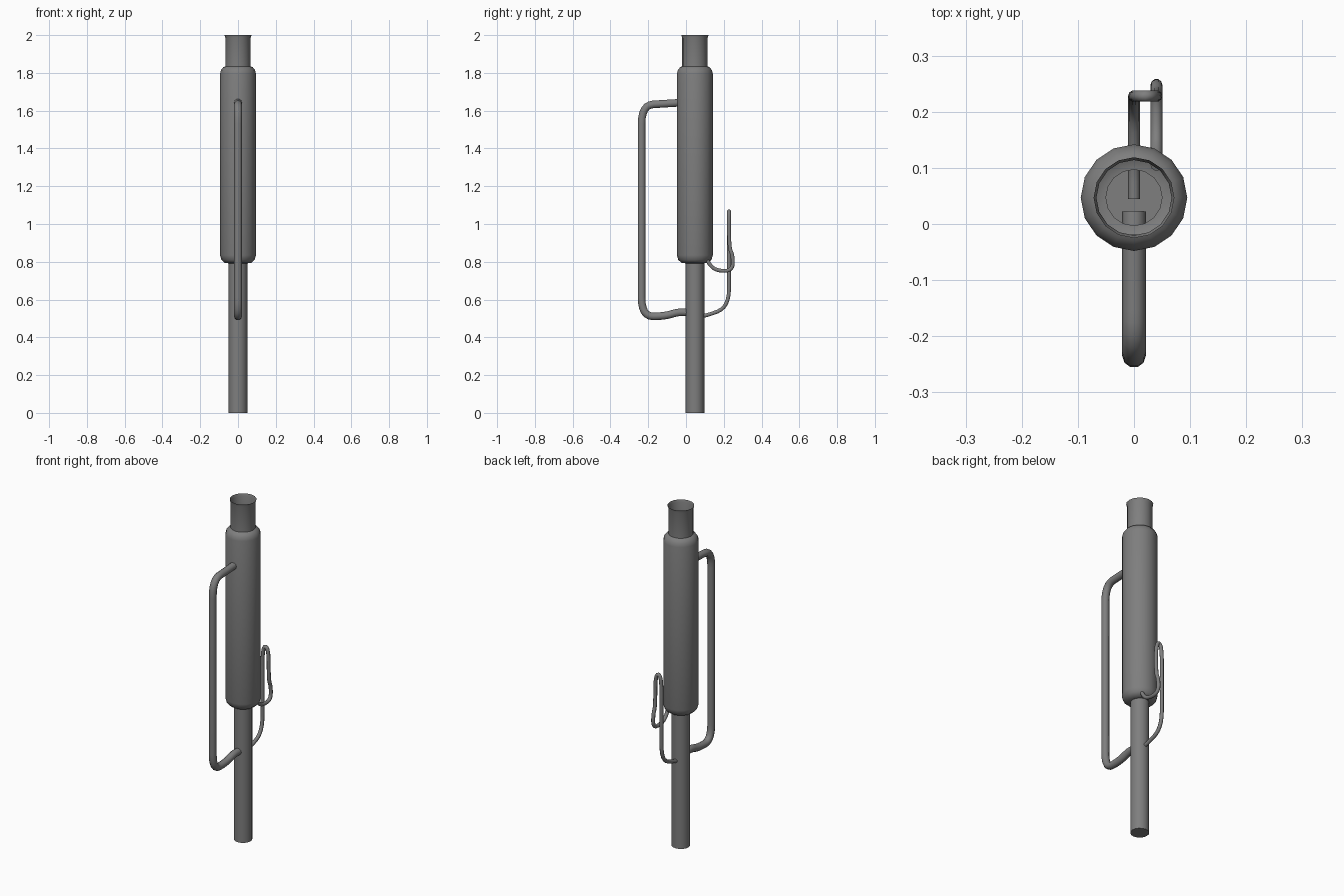
import bpy
import math
from mathutils import Vector

cube = bpy.data.objects.get("Cube")
if cube:
    bpy.data.objects.remove(cube, do_unlink=True)

AXIS_Y = 0.047
SIDES = 16

steel = bpy.data.materials.new("dull grey metal")
steel.use_nodes = True
GREY = (0.21, 0.21, 0.21, 1.0)
steel.diffuse_color = GREY
steel.node_tree.nodes["Principled BSDF"].inputs["Base Color"].default_value = GREY


def finish(obj, angle):
    """Assign the metal and smooth the faces."""
    obj.data.materials.append(steel)
    bpy.ops.object.select_all(action="DESELECT")
    obj.select_set(True)
    bpy.context.view_layer.objects.active = obj
    bpy.ops.object.shade_smooth_by_angle(angle=math.radians(angle))


def lathe(name, profile, cap_bottom=False):
    """Revolve (radius, z) points about the vertical pipe axis."""
    verts, faces = [], []
    for r, z in profile:
        for i in range(SIDES):
            a = math.tau * i / SIDES
            verts.append((r * math.cos(a), AXIS_Y + r * math.sin(a), z))
    for k in range(len(profile) - 1):
        for i in range(SIDES):
            j = (i + 1) % SIDES
            a, b = k * SIDES, (k + 1) * SIDES
            faces.append((a + i, a + j, b + j, b + i))
    if cap_bottom:
        faces.append(tuple(reversed(range(SIDES))))
    mesh = bpy.data.meshes.new(name)
    mesh.from_pydata(verts, [], faces)
    obj = bpy.data.objects.new(name, mesh)
    bpy.context.collection.objects.link(obj)
    finish(obj, 40)


def rounded(points, radius, steps=6):
    """Replace each inner corner of a path with a smooth bend."""
    pts = [Vector(p) for p in points]
    path = [pts[0]]
    for a, b, c in zip(pts, pts[1:], pts[2:]):
        start = b + (a - b).normalized() * min(radius, (a - b).length / 2)
        end = b + (c - b).normalized() * min(radius, (c - b).length / 2)
        for s in range(steps + 1):
            t = s / steps
            p = start * (1 - t) ** 2 + b * (2 * t * (1 - t)) + end * t * t
            if (p - path[-1]).length > 0.001:
                path.append(p)
    path.append(pts[-1])
    return path


def tube(name, points, thickness, bend):
    """Sweep a round tube along a bent path."""
    path = rounded(points, bend)
    curve = bpy.data.curves.new(name, "CURVE")
    curve.dimensions = "3D"
    curve.bevel_depth = thickness
    curve.bevel_resolution = 3
    curve.use_fill_caps = True
    spline = curve.splines.new("POLY")
    spline.points.add(len(path) - 1)
    for point, co in zip(spline.points, path):
        point.co = (*co, 1)
    obj = bpy.data.objects.new(name, curve)
    bpy.context.collection.objects.link(obj)
    bpy.ops.object.select_all(action="DESELECT")
    obj.select_set(True)
    bpy.context.view_layer.objects.active = obj
    bpy.ops.object.convert(target="MESH")
    finish(bpy.context.view_layer.objects.active, 50)


# Lower pipe, closed at its foot
lathe("lower_pipe", [(0.05, 0), (0.05, 0.8)], cap_bottom=True)

# Wide body with rounded ends and an open, slightly flared neck
lathe("body_and_neck", [
    (0.05, 0.792), (0.07, 0.794), (0.088, 0.81), (0.095, 0.835),
    (0.095, 1.795), (0.09, 1.815), (0.078, 1.83), (0.067, 1.835),
    (0.067, 1.985), (0.072, 2.0),
])

# Thick side pipe at the front
tube("front_side_pipe", [
    (0, 0.022, 0.53), (0, -0.04, 0.535), (0, -0.11, 0.512),
    (0, -0.235, 0.51), (0, -0.235, 1.63), (0, -0.11, 1.637),
    (0, -0.02, 1.643),
], 0.021, 0.1)

# Thin bent tube at the back, looping over and hooking into the body
tube("back_thin_tube", [
    (0, 0.045, 0.51), (0, 0.105, 0.513), (0, 0.228, 0.56),
    (0, 0.228, 1.067), (0.04, 0.228, 1.067), (0.04, 0.228, 0.875),
    (0.04, 0.248, 0.835), (0.04, 0.248, 0.752), (0.04, 0.16, 0.752),
    (0.04, 0.12, 0.79), (0.04, 0.105, 0.83),
], 0.0105, 0.1)
